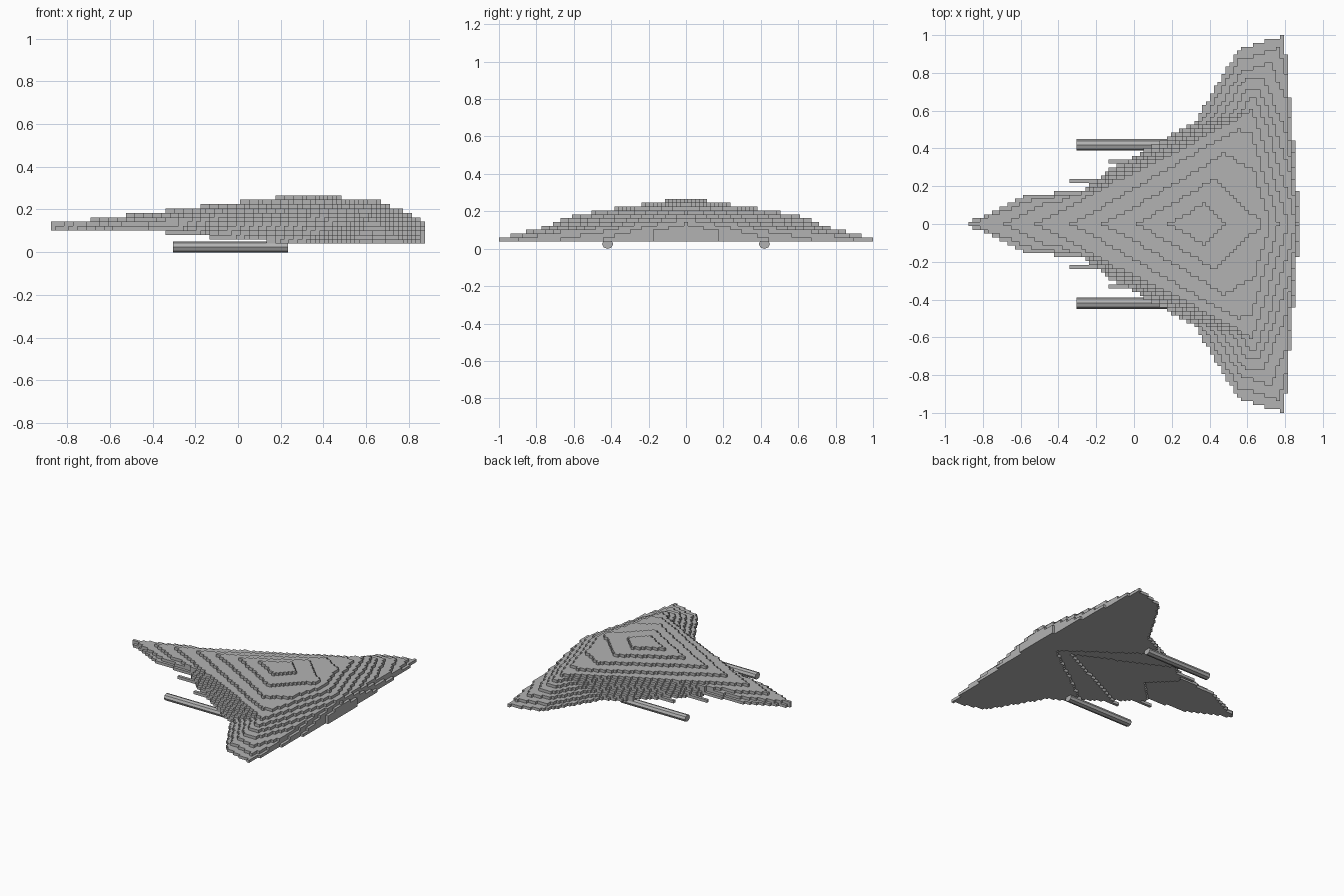
import bpy, bmesh, math
from mathutils import Vector, Matrix

if "Cube" in bpy.data.objects:
    bpy.data.objects.remove(bpy.data.objects["Cube"])

V = 2 / 97                 # size of one block
NX, NY, NZ = 85, 97, 11    # blocks along each axis
X0, Y0, Z0 = -NX * V / 2, -1.0, 0.0395

grey = bpy.data.materials.new("hull grey")
grey.diffuse_color = (0.45, 0.45, 0.45, 1)
grey.use_nodes = True
grey.node_tree.nodes["Principled BSDF"].inputs["Base Color"].default_value = grey.diffuse_color


def add_object(name, bm):
    mesh = bpy.data.meshes.new(name)
    bm.to_mesh(mesh)
    bm.free()
    mesh.materials.append(grey)
    obj = bpy.data.objects.new(name, mesh)
    bpy.context.collection.objects.link(obj)
    return obj


# Upper hull surface of one half: key points and the triangles between them
P = [(-.89, 0, .14), (.33, 0, .284), (-.55, .16, .126), (-.28, .17, .126),
     (-.42, .11, .17), (-.05, .25, .186), (.3, .42, .192), (-.14, .28, .105),
     (.16, .45, .07), (.32, .54, .063), (.55, .92, .063), (.62, .6, .186),
     (.48, .38, .225), (.68, .77, .124), (.795, 1.0, .063), (.67, 0, .247),
     (.62, .43, .213), (.88, 0, .125), (.845, .45, .063), (.85, 0, .17),
     (.81, .45, .125)]
T = [(0, 2, 4), (0, 4, 1), (4, 5, 1), (5, 6, 1), (6, 12, 1), (2, 3, 4),
     (3, 5, 4), (3, 7, 5), (7, 8, 5), (8, 6, 5), (8, 9, 6), (9, 11, 6),
     (6, 11, 12), (11, 16, 12), (12, 16, 15), (12, 15, 1), (9, 10, 11),
     (10, 13, 11), (10, 14, 13), (11, 13, 20), (11, 20, 16), (16, 20, 15),
     (15, 20, 19), (19, 20, 17), (20, 18, 17), (13, 14, 20), (20, 14, 18)]


def top_height(x, y):
    for t in T:
        a, b, c = (P[i] for i in t)
        d = (b[1] - c[1]) * (a[0] - c[0]) + (c[0] - b[0]) * (a[1] - c[1])
        u = ((b[1] - c[1]) * (x - c[0]) + (c[0] - b[0]) * (y - c[1])) / d
        v = ((c[1] - a[1]) * (x - c[0]) + (a[0] - c[0]) * (y - c[1])) / d
        if min(u, v, 1 - u - v) >= -1e-6:
            return u * a[2] + v * b[2] + (1 - u - v) * c[2]
    return None


def bottom_layer(x, y):
    # V-shaped steps of the hollowed underside
    for k, (start, slope) in enumerate([(.7, 1.36), (.57, 2.1), (-.1, 1.0)]):
        if x > start - slope * y:
            return k
    return 3


# Fill the hull with blocks
cells = set()
for i in range(NX):
    for j in range(NY):
        x, y = X0 + (i + .5) * V, abs(Y0 + (j + .5) * V)
        h = top_height(x, min(y, .994))
        low = bottom_layer(x, y)
        if h is not None:
            high = min(NZ, max(low + 1, int((h - Z0) / V)))
            cells.update((i, j, k) for k in range(low, high))
        # thin prongs below the leading edge
        for k, px, ex, py in ((2, -.34, -.2, .23), (1, -.14, 0, .335)):
            if px < x < ex and abs(y - py) < V / 2:
                cells.add((i, j, k))

# Skin the blocks: only the outer faces
bm = bmesh.new()
verts = {}


def corner(c):
    if c not in verts:
        verts[c] = bm.verts.new((X0 + c[0] * V, Y0 + c[1] * V, Z0 + c[2] * V))
    return verts[c]


for cell in sorted(cells):
    for axis in range(3):
        for side in (0, 1):
            other = list(cell)
            other[axis] += 2 * side - 1
            if tuple(other) in cells:
                continue
            ring = []
            for s, t in ((0, 0), (1, 0), (1, 1), (0, 1)):
                c = list(cell)
                c[axis] += side
                c[(axis + 1) % 3] += s
                c[(axis + 2) % 3] += t
                ring.append(corner(tuple(c)))
            bm.faces.new(ring if side else ring[::-1])
add_object("stepped_hull", bm)

# Gun barrels under the wings
for name, side in (("left_barrel", -1), ("right_barrel", 1)):
    bm = bmesh.new()
    m = (Matrix.Translation((-.035, side * .419, .0245))
         @ Matrix.Diagonal((1, 1, .85, 1))
         @ Matrix.Rotation(math.pi / 2, 4, 'Y'))
    bmesh.ops.create_cone(bm, cap_ends=True, segments=8, radius1=.03,
                          radius2=.03, depth=.54, matrix=m)
    add_object(name, bm)
